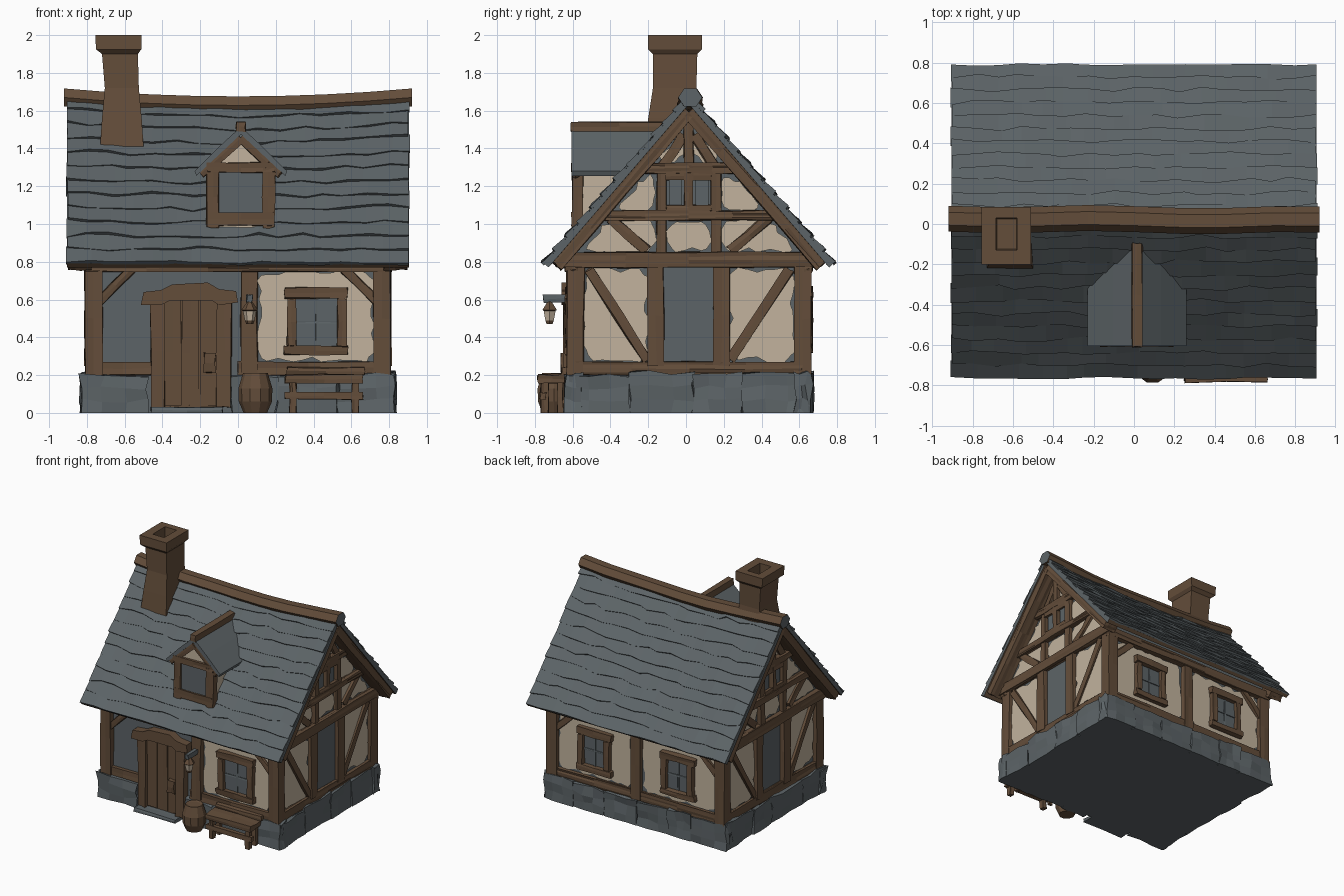
import bpy, bmesh, math, random
from mathutils import Vector

if "Cube" in bpy.data.objects:
    bpy.data.objects.remove(bpy.data.objects["Cube"])
random.seed(4)
R = random.uniform

def material(name, col):
    m = bpy.data.materials.new(name)
    m.diffuse_color = (*col, 1)
    m.use_nodes = True
    m.node_tree.nodes["Principled BSDF"].inputs["Base Color"].default_value = m.diffuse_color
    return m
MATS = [material("brown wood", (0.125, 0.074, 0.042)), material("slate grey", (0.108, 0.127, 0.136)),
        material("cream plaster", (0.54, 0.45, 0.34))]
WOOD, GREY, CREAM = 0, 1, 2
C = 0.015                                   # centre line of the house in y
# each wall maps (along, up, outward) to world space
SIDES = {"front": lambda u, v, n: (u, -0.59 - n, v), "back": lambda u, v, n: (u, 0.62 + n, v),
         "right": lambda u, v, n: (0.775 + n, u + C, v), "left": lambda u, v, n: (-0.775 - n, u + C, v),
         "dormer": lambda u, v, n: (u + C, -0.585 - n, v)}

def finish(name, bm, mat=WOOD, rule=None):
    bm.normal_update()
    bmesh.ops.recalc_face_normals(bm, faces=bm.faces[:])
    bm.normal_update()
    for f in bm.faces:
        f.material_index = rule(f) if rule else mat
    me = bpy.data.meshes.new(name)
    bm.to_mesh(me)
    bm.free()
    for m in MATS:
        me.materials.append(m)
    ob = bpy.data.objects.new(name, me)
    bpy.context.collection.objects.link(ob)
    return ob

def timbers(name, side, bars, n0, n1, mat=WOOD, jit=0.005, cuts=1):
    """Hewn bars on a wall: each bar is (u0, v0, u1, v1, width)."""
    bm = bmesh.new()
    for u0, v0, u1, v1, w in bars:
        d = Vector((u1 - u0, v1 - v0))
        k = Vector((-d.y, d.x)).normalized() * w
        bar = bmesh.new()
        bmesh.ops.create_cube(bar, size=1)
        bmesh.ops.subdivide_edges(bar, edges=bar.edges[:], cuts=cuts, use_grid_fill=True)
        for v in bar.verts:
            a, b, c = v.co.x + 0.5, v.co.y, v.co.z + 0.5
            p = Vector((u0, v0)) + d * a + k * b
            x, y, z = SIDES[side](p.x, p.y, n0 + (n1 - n0) * c)
            v.co = (x + R(-jit, jit), y + R(-jit, jit), max(0, z + R(-jit, jit)) if z > 0.001 else 0)
        tmp = bpy.data.meshes.new("tmp")
        bar.to_mesh(tmp)
        bar.free()
        bm.from_mesh(tmp)
        bpy.data.meshes.remove(tmp)
    return finish(name, bm, mat)

def plate(name, side, pts, n0, n1, mat, rule=None):
    """Polygon on a wall, extruded outward."""
    bm = bmesh.new()
    lo = [bm.verts.new(SIDES[side](u, v, n0)) for u, v in pts]
    hi = [bm.verts.new(SIDES[side](u, v, n1)) for u, v in pts]
    bm.faces.new(lo)
    bm.faces.new(hi)
    for i in range(len(pts)):
        j = (i + 1) % len(pts)
        bm.faces.new((lo[i], lo[j], hi[j], hi[i]))
    return finish(name, bm, mat, rule)

def plaster(name, side, pts):
    """Cream panel with a crumbling outline that shows the grey wall behind."""
    mid = sum((Vector(p) for p in pts), Vector((0, 0))) / len(pts)
    out = []
    for i, p in enumerate(pts):
        a, b = Vector(p), Vector(pts[(i + 1) % len(pts)])
        n = max(2, int((b - a).length / 0.045))
        for k in range(n):
            q = a.lerp(b, k / n)
            inset = R(0.03, 0.05) if k == 0 else random.choice((0, 0.005, 0.01, 0.025))
            out.append(q + (mid - q).normalized() * inset)
    plate(name, side, out, 0.0, 0.008, CREAM)

def rect(u0, v0, u1, v1):
    return [(u0, v0), (u1, v0), (u1, v1), (u0, v1)]

def window(name, side, u0, u1, v0, v1):
    plate(name + "_glass", side, rect(u0, v0, u1, v1), 0.0, 0.016, GREY)
    m = (u0 + u1) / 2
    timbers(name + "_bars", side, [(m, v0, m, v1, 0.014), (u0, (v0 + v1) / 2, u1, (v0 + v1) / 2, 0.014)],
            0.012, 0.022, GREY, 0.002)
    timbers(name + "_frame", side, [(u0 - 0.02, v0, u0 - 0.02, v1, 0.045), (u1 + 0.02, v0, u1 + 0.02, v1, 0.045),
            (u0 - 0.06, v1 + 0.03, u1 + 0.05, v1 + 0.03, 0.055), (u0 - 0.06, v0 - 0.025, u1 + 0.05, v0 - 0.025, 0.045)],
            0.0, 0.05)

def skin(name, rings, mat=WOOD, rule=None):
    """Closed skin through rings of points, capped at both ends."""
    bm = bmesh.new()
    rings = [[bm.verts.new(p) for p in ring] for ring in rings]
    n = len(rings[0])
    for a, b in zip(rings, rings[1:]):
        for i in range(n):
            bm.faces.new((a[i], a[(i + 1) % n], b[(i + 1) % n], b[i]))
    bm.faces.new(rings[0])
    bm.faces.new(rings[-1])
    return finish(name, bm, mat, rule)

def lathe(name, prof, cx, cy, sides, rule=None):
    angles = [2 * math.pi * i / sides for i in range(sides)]
    skin(name, [[(cx + r * math.cos(a), cy + r * math.sin(a), z) for a in angles] for r, z in prof], WOOD, rule)

# stone base: core plus irregular blocks around the outside
plate("base_core", "front", rect(-0.8, 0, 0.8, 0.2), -1.23, 0.015, GREY)
for side, spans in {"front": [(-0.835, -0.48), (-0.04, 0.83)], "back": [(-0.83, 0.83)],
                    "right": [(-0.635, 0.635)], "left": [(-0.635, 0.635)]}.items():
    blocks = []
    for a, b in spans:
        n = max(1, round((b - a) / 0.3))
        cut = [a] + [a + (b - a) * (i + R(-0.2, 0.2)) / n for i in range(1, n)] + [b]
        for u0, u1 in zip(cut, cut[1:]):
            h = R(0.195, 0.215)
            blocks.append((u0, h / 2, u1, h / 2, h))
    timbers(side + "_base_stones", side, blocks, -0.04, 0.048, GREY, 0.012, 2)
timbers("door_step", "front", [(-0.46, 0.015, -0.08, 0.015, 0.03)], 0.0, 0.11, GREY)

# wall core with gables
plate("house_walls", "right", [(-0.605, 0.18), (0.605, 0.18), (0.605, 0.9), (0, 1.56), (-0.605, 0.9)], -1.55, 0.0, GREY)

# front and back timber frames
for side in ("front", "back"):
    timbers(side + "_corner_posts", side, [(s * 0.763, 0.2, s * 0.763, 0.8, 0.09) for s in (-1, 1)], -0.05, 0.042)
    timbers(side + "_top_beam", side, [(-0.81, 0.785, 0.81, 0.785, 0.07)], -0.02, 0.05, cuts=4)
    timbers(side + "_braces", side, [(s * 0.74, 0.585, s * 0.56, 0.76, 0.045) for s in (-1, 1)], 0.0, 0.03)
timbers("front_sill_beam", "front", [(-0.75, 0.235, -0.46, 0.235, 0.07), (0, 0.235, 0.75, 0.235, 0.07)], 0.0, 0.035)
timbers("back_sill_beam", "back", [(-0.75, 0.235, 0.75, 0.235, 0.07)], 0.0, 0.035, cuts=3)
timbers("front_middle_post", "front", [(0.058, 0.2, 0.058, 0.77, 0.085)], 0.0, 0.04)
timbers("back_middle_post", "back", [(0, 0.2, 0, 0.77, 0.085)], 0.0, 0.04)
plaster("front_plaster", "front", rect(0.1, 0.27, 0.73, 0.75))
window("front_window", "front", 0.305, 0.53, 0.355, 0.605)
for s, n in ((-1, "left"), (1, "right")):
    plaster(f"back_{n}_plaster", "back", rect(s * 0.385 - 0.34, 0.27, s * 0.385 + 0.34, 0.75))
    window(f"back_{n}_window", "back", s * 0.38 - 0.1, s * 0.38 + 0.1, 0.37, 0.61)

# side walls and gables
for side in ("right", "left"):
    timbers(side + "_posts", side, [(s * 0.175, 0.25, s * 0.175, 0.78, 0.085) for s in (-1, 1)], 0.0, 0.035)
    timbers(side + "_cross_beams", side, [(-0.67, 0.81, 0.67, 0.81, 0.08), (-0.46, 1.045, 0.46, 1.045, 0.05),
            (-0.25, 1.295, 0.25, 1.295, 0.055)], 0.0, 0.045, cuts=3)
    timbers(side + "_sill_beam", side, [(-0.6, 0.235, 0.6, 0.235, 0.07)], 0.0, 0.03, cuts=3)
    timbers(side + "_gable_posts", side, [(0, 1.3, 0, 1.56, 0.05)] + [(s * 0.145, 0.83, s * 0.145, 1.29, 0.05)
            for s in (-1, 1)], 0.0, 0.035)
    timbers(side + "_struts", side, [(s * a, b, s * c, d, 0.05) for s in (-1, 1) for a, b, c, d in
            ((0.53, 0.76, 0.22, 0.28), (0.22, 0.86, 0.42, 1.03), (0.14, 1.3, 0.03, 1.47))], 0.0, 0.028)
    timbers(side + "_gable_rafters", side, [(s * 0.7, 0.778, 0, 1.595, 0.068) for s in (-1, 1)], 0.0, 0.12, cuts=3)
    for s in (-1, 1):
        for k, pts in enumerate((rect(0.21, 0.27, 0.56, 0.77), [(0.17, 0.85), (0.59, 0.85), (0.43, 1.03), (0.17, 1.03)],
                                 [(0.165, 1.065), (0.4, 1.065), (0.24, 1.27), (0.165, 1.27)],
                                 [(0.02, 1.32), (0.19, 1.32), (0.02, 1.52)])):
            plaster(f"{side}_plaster_{k}", side, [(s * u, v) for u, v in pts])
        plate(side + "_gable_window_pane", side, rect(s * 0.07 - 0.035, 1.1, s * 0.07 + 0.035, 1.24), 0.0, 0.016, GREY)
    timbers(side + "_gable_window_frame", side, [(0, 1.07, 0, 1.27, 0.045), (-0.12, 1.255, 0.12, 1.255, 0.04),
            (-0.12, 1.085, 0.12, 1.085, 0.03)], 0.0, 0.04)
    plaster(side + "_centre_plaster", side, rect(-0.12, 0.85, 0.12, 1.02))

# main roof: sagging slab with rows of uneven slates
def ridge_z(x):
    return 1.64 + 0.04 * (x / 0.9) ** 2

def roof_pt(s, x, t, h):
    return (x, C + s * (0.765 * (1 - t) + 0.745 * h), 0.79 + t * (ridge_z(x) - 0.79) + 0.667 * h)

XS = [-0.905 + 1.81 * i / 16 for i in range(17)]
for s, n in ((-1, "front"), (1, "back")):
    skin(n + "_roof_slab", [[roof_pt(s, x, t, h) for t, h in ((0, 0), (1, 0), (1, -0.03), (0, -0.03))] for x in XS],
         GREY, lambda f: WOOD if f.normal.z < -0.3 and abs(f.normal.x) < 0.5 else GREY)
    rows = 12
    for r in range(rows):
        rings = []
        for i, x in enumerate(XS):
            x += R(-0.03, 0.03) if 0 < i < 16 else R(-0.005, 0.005)
            t = r / rows + (R(-0.016, 0.012) if r else R(-0.008, 0.004))
            rings.append([roof_pt(s, x, tt, hh) for tt, hh in
                          ((t, -0.004), (t, R(0.008, 0.024)), (min(1, (r + 1.2) / rows), 0.003))])
        skin(f"{n}_slate_row_{r}", rings, GREY)

# ridge beam, six-sided with grey ends
rings = []
for i in range(9):
    x = -0.92 + 0.23 * i
    y, z = C + 0.008 + R(-0.008, 0.008), ridge_z(x) - 0.012
    rings.append([(x, y + 0.064 * math.cos(math.pi / 3 * k), z + 0.055 * math.sin(math.pi / 3 * k)) for k in range(6)])
skin("ridge_beam", rings, WOOD, lambda f: GREY if abs(f.normal.x) > 0.9 else WOOD)

# chimney: flared shaft, cap and sunken flue
skin("chimney", [[(a, c, z), (b, c, z), (b, d, z), (a, d, z)] for a, b, c, d, z in (
    (-0.73, -0.5, -0.22, 0.08, 1.41), (-0.72, -0.51, -0.2, 0.075, 1.56), (-0.705, -0.525, -0.175, 0.055, 1.72),
    (-0.72, -0.53, -0.175, 0.06, 1.9), (-0.752, -0.512, -0.2, 0.085, 1.925), (-0.755, -0.51, -0.2, 0.085, 2.0),
    (-0.685, -0.58, -0.13, 0.03, 2.0), (-0.68, -0.585, -0.125, 0.025, 1.88))])

# dormer
plate("dormer_body", "dormer", [(-0.16, 0.96), (0.16, 0.96), (0.16, 1.29), (0, 1.44), (-0.16, 1.29)], -0.4, 0.0, CREAM)
plate("dormer_glass", "dormer", rect(-0.115, 1.06, 0.125, 1.28), 0.0, 0.005, GREY)
timbers("dormer_posts", "dormer", [(s * 0.148, 0.98, s * 0.148, 1.3, 0.065) for s in (-1, 1)], -0.04, 0.018)
timbers("dormer_beams", "dormer", [(-0.175, 1.025, 0.175, 1.025, 0.07), (-0.18, 1.3, 0.18, 1.3, 0.055)], -0.03, 0.02)
timbers("dormer_rafters", "dormer", [(s * 0.21, 1.265, 0, 1.455, 0.05) for s in (-1, 1)], -0.02, 0.016)
plate("dormer_roof", "dormer", [(-0.245, 1.28), (-0.12, 1.405), (0, 1.515), (0.12, 1.405), (0.245, 1.28), (0.235, 1.255),
      (0, 1.475), (-0.235, 1.255)], -0.48, 0.02, GREY)
timbers("dormer_ridge", "dormer", [(-0.025, 1.515, 0.025, 1.515, 0.05)], -0.49, 0.024, WOOD, 0.004)

# front door
plate("door_panel", "front", rect(-0.4, 0.03, -0.1, 0.61), 0.0, 0.025, WOOD)
timbers("door_planks", "front", [(-0.345 + 0.094 * i, 0.04, -0.345 + 0.094 * i, 0.6, 0.088) for i in range(3)], 0.0, 0.034, WOOD, 0.002)
timbers("door_frame", "front", [(-0.425, 0.03, -0.425, 0.62, 0.075), (-0.075, 0.03, -0.075, 0.62, 0.075)], 0.0, 0.058)
plate("door_arch", "front", [(-0.515, 0.57), (-0.5, 0.64), (-0.41, 0.65), (-0.35, 0.68), (-0.16, 0.69), (-0.1, 0.655),
      (-0.01, 0.645), (0, 0.585), (-0.1, 0.57), (-0.14, 0.595), (-0.36, 0.595), (-0.41, 0.57)], 0.0, 0.068, WOOD)
timbers("door_handle", "front", [(-0.15, 0.215, -0.15, 0.315, 0.06)], 0.03, 0.07)

# barrel, bench and lantern
lathe("barrel", [(0.062, 0), (0.088, 0.06), (0.09, 0.13), (0.066, 0.21), (0.05, 0.205)], 0.092, -0.7, 10)
timbers("bench_seat", "front", [(0.25, 0.18, 0.66, 0.18, 0.045)], 0.05, 0.195)
timbers("bench_back_plank", "front", [(0.26, 0.22, 0.67, 0.22, 0.04)], 0.04, 0.07)
timbers("bench_rail", "front", [(0.25, 0.09, 0.66, 0.09, 0.04)], 0.15, 0.185)
timbers("bench_legs", "front", [(u, 0, u, 0.17, 0.035) for u in (0.29, 0.62)], 0.14, 0.18)
timbers("bench_back_legs", "front", [(u, 0, u, 0.17, 0.035) for u in (0.29, 0.62)], 0.06, 0.09)
timbers("lantern_bracket", "front", [(0.045, 0.605, 0.075, 0.605, 0.035)], 0.03, 0.165, GREY)
lathe("lantern", [(0.018, 0.47), (0.026, 0.49), (0.036, 0.54), (0.044, 0.545), (0.012, 0.59)], 0.062, -0.722, 6,
      lambda f: CREAM if 0.5 < f.calc_center_median().z < 0.53 else WOOD)
